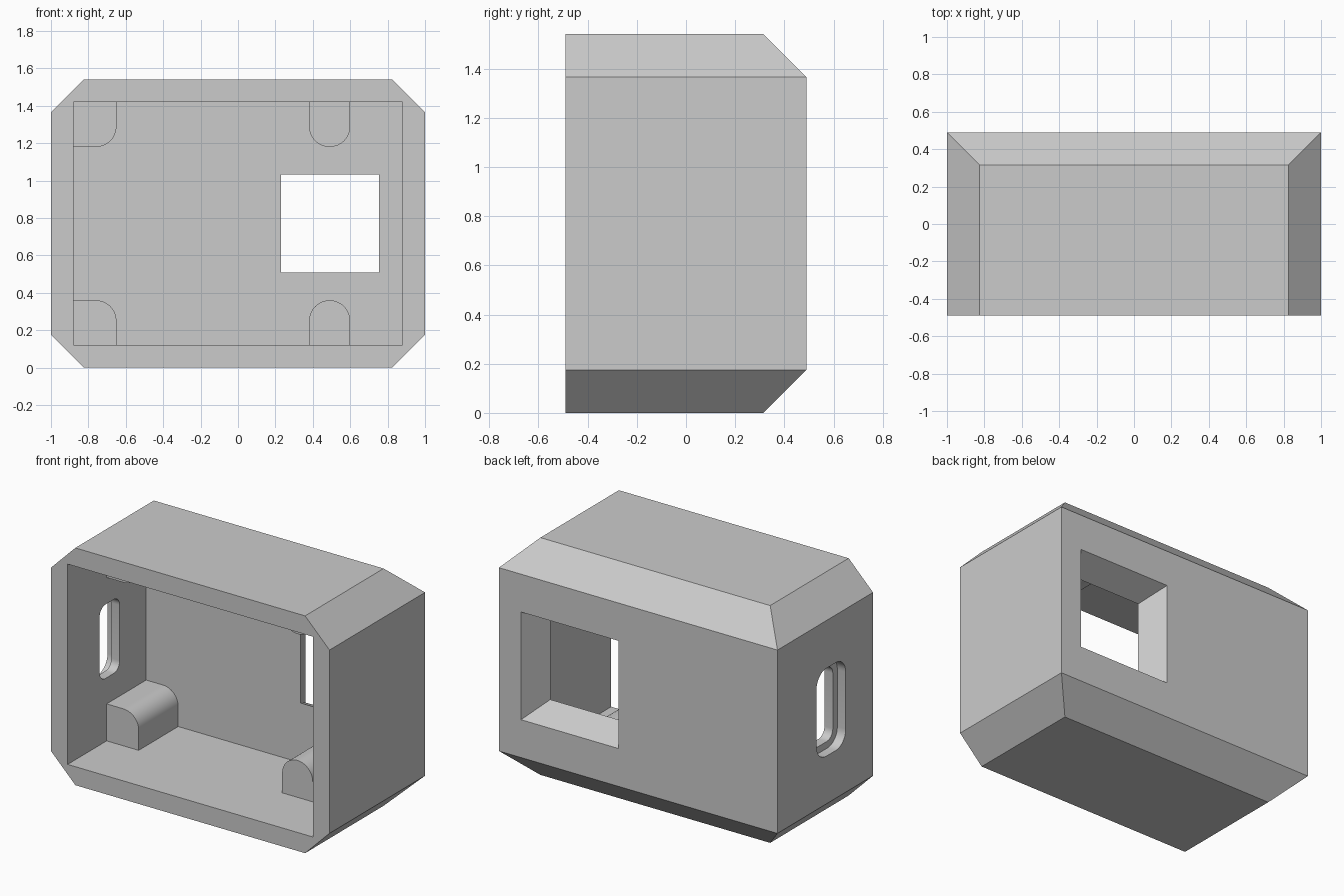
import bpy, bmesh, math

cube = bpy.data.objects.get("Cube")
if cube:
    bpy.data.objects.remove(cube, do_unlink=True)

grey = bpy.data.materials.new("light_grey")
grey.use_nodes = True
grey.diffuse_color = (0.6, 0.6, 0.6, 1)
grey.node_tree.nodes["Principled BSDF"].inputs["Base Color"].default_value = grey.diffuse_color

HEIGHT, DEPTH, CHAMFER = 1.54, 0.49, 0.175
MID = HEIGHT / 2
BACK_WALL = DEPTH - CHAMFER


def loft(name, rings):
    """Closed solid skinned through rings of equal point count."""
    bm = bmesh.new()
    loops = [[bm.verts.new(p) for p in ring] for ring in rings]
    for a, b in zip(loops, loops[1:]):
        for i in range(len(a)):
            j = (i + 1) % len(a)
            bm.faces.new((a[i], a[j], b[j], b[i]))
    bm.faces.new(loops[0])
    bm.faces.new(loops[-1])
    bmesh.ops.recalc_face_normals(bm, faces=bm.faces[:])
    mesh = bpy.data.meshes.new(name)
    bm.to_mesh(mesh)
    bm.free()
    mesh.materials.append(grey)
    obj = bpy.data.objects.new(name, mesh)
    bpy.context.collection.objects.link(obj)
    return obj


def arc(cx, cz, r, start, end, steps=16):
    angles = [math.radians(start + (end - start) * i / steps) for i in range(steps + 1)]
    return [(cx + r * math.cos(a), cz + r * math.sin(a)) for a in angles]


def rectangle(cx, cz, hx, hz):
    return [(cx - hx, cz - hz), (cx + hx, cz - hz), (cx + hx, cz + hz), (cx - hx, cz + hz)]


def rounded(cx, cz, hx, hz, r):
    corners = [(1, 1, 0), (-1, 1, 90), (-1, -1, 180), (1, -1, 270)]
    return [p for sx, sz, a in corners
            for p in arc(cx + sx * (hx - r), cz + sz * (hz - r), r, a, a + 90, 8)]


def along_y(profile, y):
    return [(x, y, z) for x, z in profile]


def along_x(profile, x):
    return [(x, y, z) for y, z in profile]


def cut(target, cutter):
    mod = target.modifiers.new(cutter.name, "BOOLEAN")
    mod.operation, mod.solver, mod.object = "DIFFERENCE", "EXACT", cutter
    bpy.context.view_layer.objects.active = target
    bpy.ops.object.modifier_apply(modifier=mod.name)
    bpy.data.objects.remove(cutter, do_unlink=True)


# Shell: full section in the middle, drawn in at top and bottom except on the front
def shell_ring(z, inset):
    x, y = 1 - inset, DEPTH - inset
    return [(-x, -DEPTH, z), (x, -DEPTH, z), (x, y, z), (-x, y, z)]


shell = loft("shell", [shell_ring(0, CHAMFER), shell_ring(CHAMFER, 0),
                       shell_ring(HEIGHT - CHAMFER, 0), shell_ring(HEIGHT, CHAMFER)])

# Open front cavity
opening = rectangle(0, MID, 0.88, 0.65)
cut(shell, loft("cavity_cutter", [along_y(opening, -1), along_y(opening, BACK_WALL)]))


# Rear window, flaring outward
def window_ring(y):
    half = 0.262 + (y - BACK_WALL) * 0.5
    return along_y(rectangle(0.492, MID, half, half), y)


cut(shell, loft("window_cutter", [window_ring(BACK_WALL - 0.1), window_ring(DEPTH + 0.1)]))

# Side slot with a wider outer recess
recess = rounded(-0.06, MID, 0.15, 0.285, 0.1)
slot = rounded(-0.06, MID, 0.103, 0.24, 0.06)
cut(shell, loft("recess_cutter", [along_x(recess, -1.1), along_x(recess, -0.94)]))
cut(shell, loft("slot_cutter", [along_x(slot, -1.1), along_x(slot, -0.8)]))

# Rounded bosses on floor and ceiling
R = 0.11
corner_profile = [(-0.9, 0.1), (-0.65, 0.1)] + arc(-0.76, 0.25, R, 0, 90) + [(-0.9, 0.36)]
round_profile = [(0.38, 0.1), (0.6, 0.1)] + arc(0.49, 0.25, R, 0, 180)
parts = [shell]
for kind, profile in (("corner", corner_profile), ("round", round_profile)):
    for level in ("lower", "upper"):
        pts = profile if level == "lower" else [(x, HEIGHT - z) for x, z in profile]
        parts.append(loft(f"{level}_{kind}_boss",
                          [along_y(pts, -0.09), along_y(pts, BACK_WALL + 0.02)]))

# Smooth the curved walls, keep edges sharp
bpy.ops.object.select_all(action="DESELECT")
for obj in parts:
    obj.select_set(True)
bpy.context.view_layer.objects.active = shell
bpy.ops.object.shade_smooth_by_angle(angle=math.radians(30))
